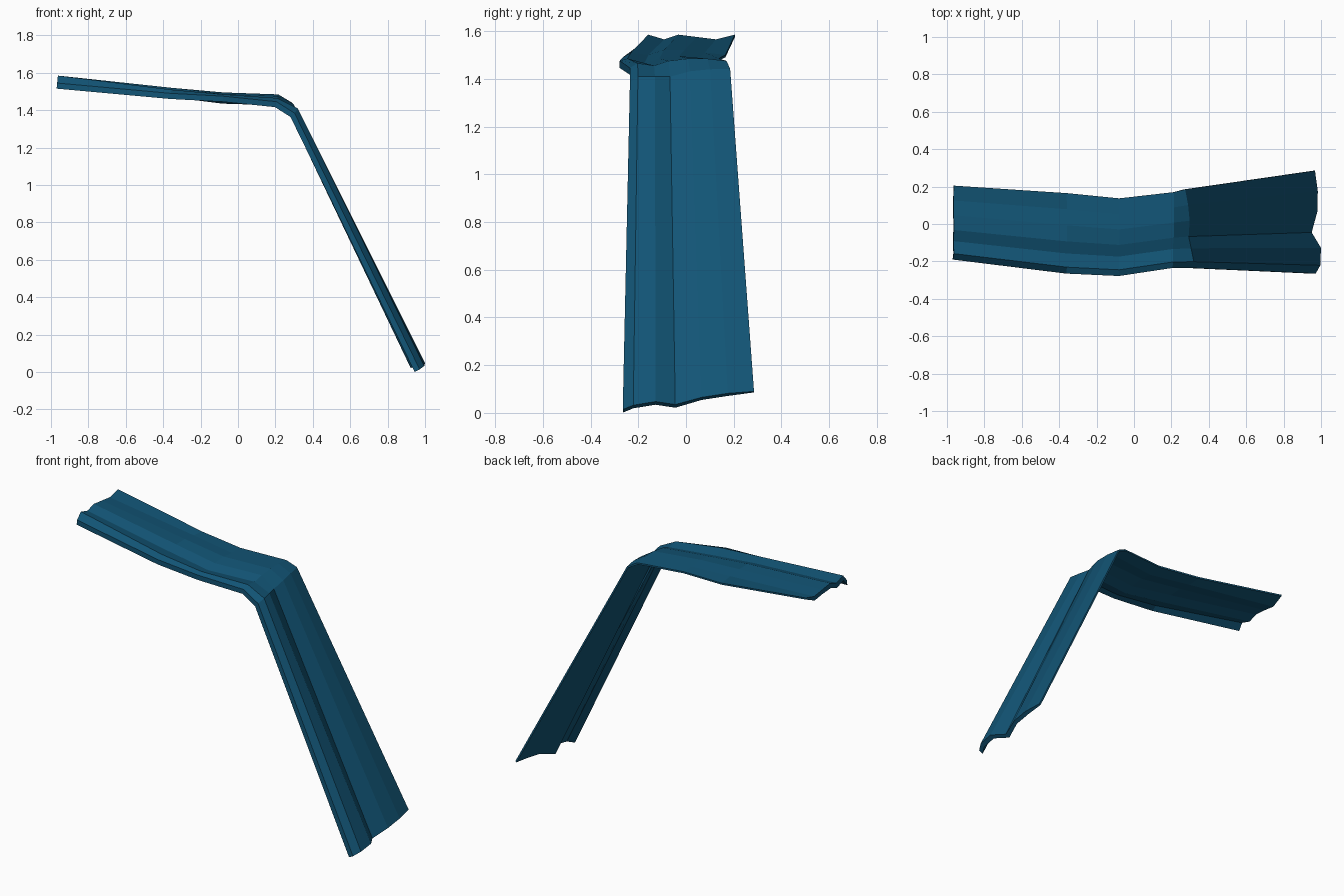
import bpy
import bmesh
from mathutils import Vector

cube = bpy.data.objects.get("Cube")
if cube:
    bpy.data.objects.remove(cube, do_unlink=True)


def flat_material(name, rgb):
    mat = bpy.data.materials.new(name)
    mat.use_nodes = True
    colour = (*rgb, 1)
    mat.diffuse_color = colour
    mat.node_tree.nodes["Principled BSDF"].inputs["Base Color"].default_value = colour
    return mat


# Cross-section: fractions of the width, and thickness at each one
ACROSS = (0, .08, .25, .4, .6, .8, 1)
THICKNESS = (.03, .03, .03, .03, .025, .025, .01)

# Stations down the stream: centre x and z, front and back edge, outward
# direction (x, z), slant of the row, ripple heights in hundredths
STATIONS = [
    (-.965, 1.565, -.19, .205, (.1, 1), 0, (-2, 2, 0, 2, 1, 0, 2)),
    (-.36, 1.5, -.265, .165, (.1, 1), 0, (-1, 1, 0, 2, 2, 1, 0)),
    (-.08, 1.475, -.278, .137, (.08, 1), 0, (0, 1, -1, 1, 2, 1, 1)),
    (.21, 1.465, -.235, .17, (.25, 1), 0, (-2, 0, -1, 1, 2, 2, 1)),
    (.295, 1.42, -.235, .185, (.7, .7), .03, (-2, 1, 0, -1, 1, 1, 0)),
    (.965, .05, -.265, .285, (.9, .44), .035, (-1, 2, 3, -2, 2, 3, 2)),
]


def section(bm, x, z, front, back, out, slant, ripples):
    """One closed ring: rippled top from front to back, then the underside."""
    normal = Vector((out[0], 0, out[1])).normalized()
    along = Vector((normal.z, 0, -normal.x))
    top, under = [], []
    for t, thick, ripple in zip(ACROSS, THICKNESS, ripples):
        point = Vector((x, front + (back - front) * t, z))
        point += normal * ripple / 100 + along * slant * (1 - 2 * t)
        top.append(bm.verts.new(point))
        under.append(bm.verts.new(point - normal * thick))
    return top + under[::-1]


# Stream: a level sheet of water that bends over and falls
bm = bmesh.new()
rings = [section(bm, *station) for station in STATIONS]
count = len(rings[0])
for a, b in zip(rings, rings[1:]):
    for i in range(count):
        j = (i + 1) % count
        bm.faces.new((a[i], a[j], b[j], b[i]))

# End caps, as strips between top and underside
for ring in (rings[0], rings[-1]):
    for i in range(len(ACROSS) - 1):
        bm.faces.new((ring[i], ring[i + 1], ring[-i - 2], ring[-i - 1]))

bmesh.ops.recalc_face_normals(bm, faces=bm.faces)
mesh = bpy.data.meshes.new("waterfall_sheet")
bm.to_mesh(mesh)
bm.free()
mesh.materials.append(flat_material("deep water blue", (.006, .09, .18)))
sheet = bpy.data.objects.new("waterfall_sheet", mesh)
bpy.context.collection.objects.link(sheet)
